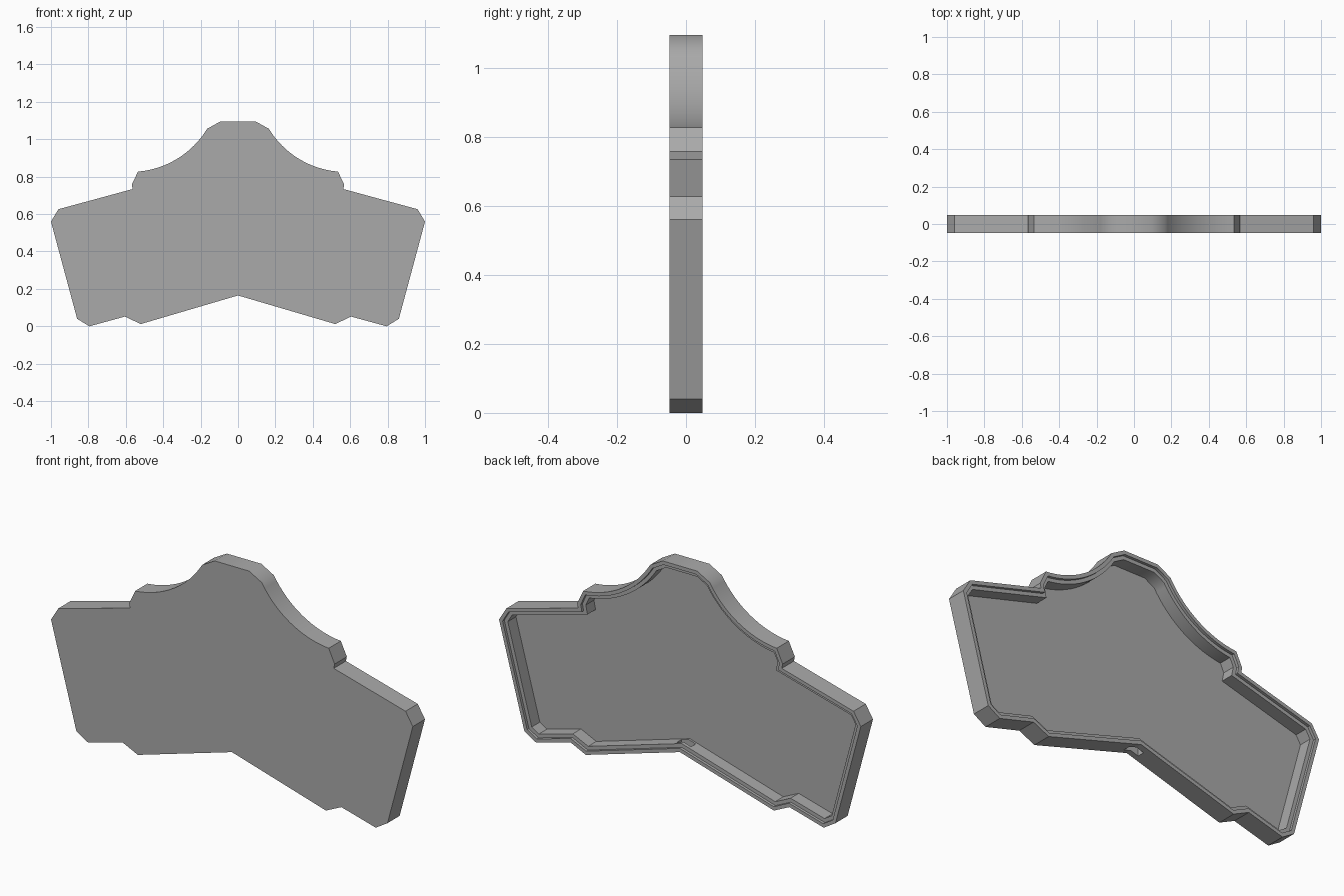
import bpy, bmesh, math
from mathutils import Vector

if "Cube" in bpy.data.objects:
    bpy.data.objects.remove(bpy.data.objects["Cube"])

FRONT, BACK = -0.048, 0.048
FLOOR, LEDGE = -0.03, 0.034      # inner floor and lid ledge depths
LIP, WALL = 0.018, 0.036         # rim width and full wall thickness


def arc(a, b, sagitta, steps):
    """Points strictly between a and b on an arc bulging to the right of a->b."""
    a, b = Vector(a), Vector(b)
    half = (b - a).length / 2
    r = (half ** 2 + sagitta ** 2) / (2 * sagitta)
    d = (b - a).normalized()
    n = Vector((-d.y, d.x))              # bulge direction
    c = (a + b) / 2 + n * (sagitta - r)
    sweep = math.asin(half / r)
    pts = []
    for i in range(1, steps):
        t = -sweep + 2 * sweep * i / steps
        pts.append(tuple(c + d * (r * math.sin(t)) + n * (r * math.cos(t))))
    return pts


def inset(pts, dist):
    """Mitred inward offset of a counter-clockwise outline."""
    out = []
    for i, p in enumerate(pts):
        p = Vector(p)
        d1 = (p - Vector(pts[i - 1])).normalized()
        d2 = (Vector(pts[(i + 1) % len(pts)]) - p).normalized()
        n1, n2 = Vector((-d1.y, d1.x)), Vector((-d2.y, d2.x))
        out.append(p + (n1 + n2) * (dist / (1 + n1.dot(n2))))
    return out


# Right half of the outline, bottom centre to top, then mirrored
shoulder, crown = (0.535, 0.827), (0.165, 1.056)
half = [(0, 0.165), (0.52, 0.012), (0.605, 0.052), (0.795, 0), (0.86, 0.04),
        (1, 0.56), (0.96, 0.626), (0.563, 0.734), (0.568, 0.757), shoulder]
half += arc(shoulder, crown, 0.052, 16) + [crown, (0.095, 1.095)]
outline = half + [(-x, z) for x, z in reversed(half[1:])]

grey = bpy.data.materials.new("grey")
grey.diffuse_color = (0.4, 0.4, 0.4, 1)
grey.use_nodes = True
grey.node_tree.nodes["Principled BSDF"].inputs["Base Color"].default_value = grey.diffuse_color

# Tray shell: front panel, outer wall, rim, lid ledge, inner wall, floor
bm = bmesh.new()
rings = []
for dist, y in [(0, FRONT), (0, BACK), (LIP, BACK), (LIP, LEDGE),
                (WALL, LEDGE), (WALL, FLOOR)]:
    rings.append([bm.verts.new((p[0], y, p[1])) for p in inset(outline, dist)])
for r1, r2 in zip(rings, rings[1:]):
    for i in range(len(r1)):
        j = (i + 1) % len(r1)
        bm.faces.new((r1[i], r1[j], r2[j], r2[i]))
bm.faces.new(rings[0])
bm.faces.new(rings[-1])
bmesh.ops.recalc_face_normals(bm, faces=bm.faces)
mesh = bpy.data.meshes.new("tray_shell")
bm.to_mesh(mesh)
bm.free()
mesh.materials.append(grey)
tray = bpy.data.objects.new("tray_shell", mesh)
bpy.context.collection.objects.link(tray)

# Cable hole through the middle of the bottom wall
bpy.ops.mesh.primitive_cube_add(size=1, location=(0, -0.002, 0.18))
cutter = bpy.context.object
cutter.name = "cable_hole_cutter"
cutter.scale = (0.08, 0.036, 0.16)
cutter.data.materials.append(grey)
cutter.hide_render = True
cutter.hide_set(True)
cut = tray.modifiers.new("cable_hole", 'BOOLEAN')
cut.object = cutter
cut.operation = 'DIFFERENCE'
cut.solver = 'EXACT'

bpy.ops.object.select_all(action='DESELECT')
tray.select_set(True)
bpy.context.view_layer.objects.active = tray
bpy.ops.object.modifier_apply(modifier="cable_hole")
bpy.ops.object.shade_smooth_by_angle()
